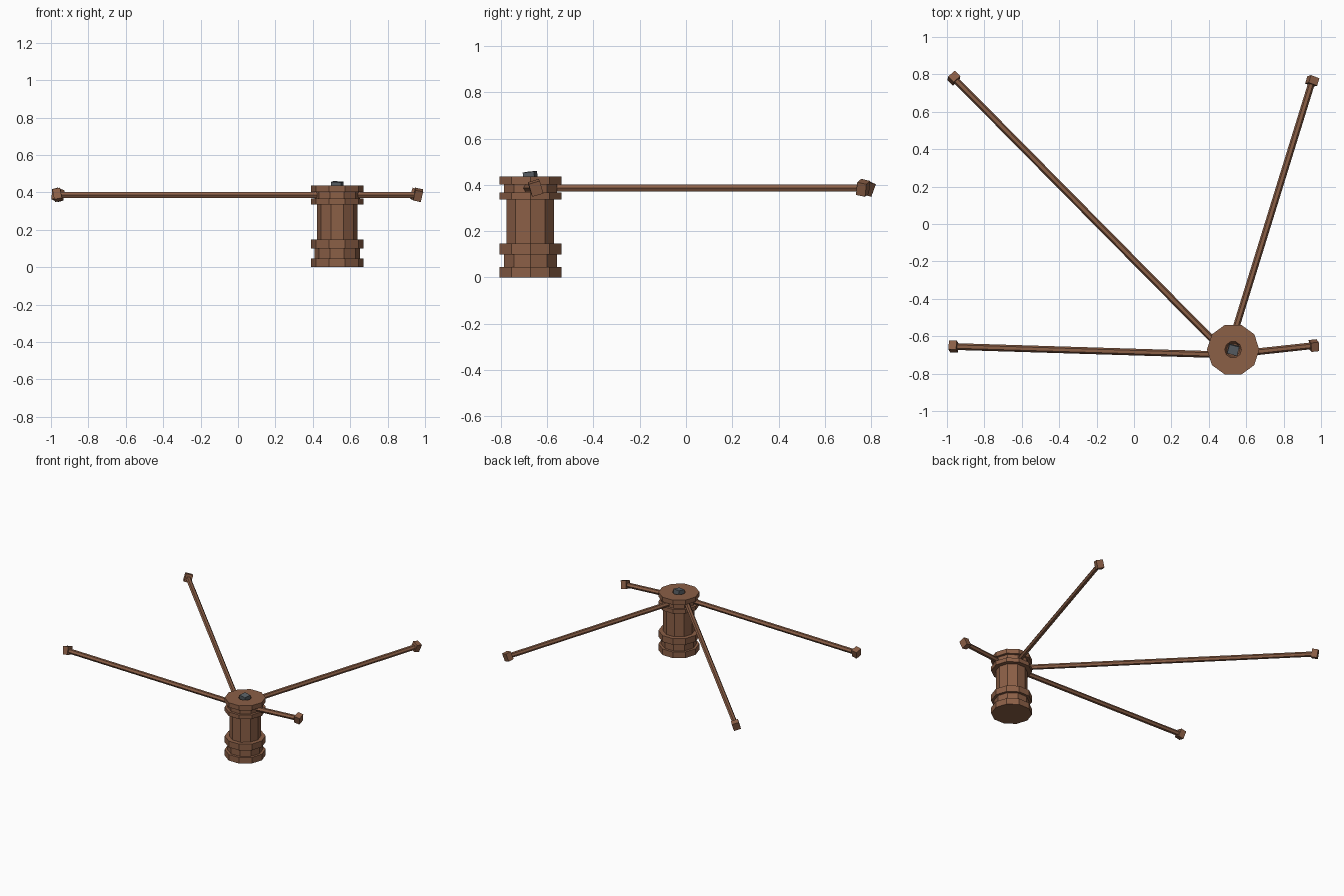
import bpy
import math
from mathutils import Vector, Euler

default = bpy.data.objects.get("Cube")
if default:
    bpy.data.objects.remove(default, do_unlink=True)


def material(name, color):
    m = bpy.data.materials.new(name)
    m.use_nodes = True
    m.diffuse_color = (*color, 1)
    m.node_tree.nodes["Principled BSDF"].inputs["Base Color"].default_value = (*color, 1)
    return m


wood = material("brown wood", (0.26, 0.115, 0.062))
metal = material("grey metal", (0.10, 0.115, 0.13))


def finish(name, mat):
    ob = bpy.context.object
    ob.name = name
    ob.data.materials.append(mat)
    return ob


def lathe(name, profile, sides, center, mat):
    """Turn a closed (radius, height) profile around the vertical axis."""
    verts, faces = [], []
    for r, z in profile:
        for i in range(sides):
            a = math.tau * i / sides
            verts.append((r * math.cos(a), r * math.sin(a), z))
    for k in range(len(profile) - 1):
        for i in range(sides):
            j = (i + 1) % sides
            faces.append((k * sides + i, k * sides + j, (k + 1) * sides + j, (k + 1) * sides + i))
    faces.append(tuple(reversed(range(sides))))
    last = (len(profile) - 1) * sides
    faces.append(tuple(range(last, last + sides)))
    mesh = bpy.data.meshes.new(name)
    mesh.from_pydata(verts, [], faces)
    mesh.materials.append(mat)
    ob = bpy.data.objects.new(name, mesh)
    ob.location = center
    bpy.context.collection.objects.link(ob)
    return ob


def box(name, size, loc, rot, mat):
    bpy.ops.mesh.primitive_cube_add(size=1, location=loc, rotation=rot)
    ob = finish(name, mat)
    ob.scale = size
    return ob


# Ten-sided post with rims at the foot and head and a small socket on top
RIM, NECK, BODY = 0.14, 0.121, 0.108
post_profile = [
    (RIM, 0), (RIM, 0.046), (NECK, 0.046), (NECK, 0.1), (RIM, 0.1), (RIM, 0.147),
    (BODY, 0.147), (BODY, 0.336), (RIM, 0.336), (RIM, 0.367), (NECK, 0.367),
    (NECK, 0.402), (RIM, 0.402), (RIM, 0.437), (0.045, 0.437), (0.036, 0.415),
]
lathe("post", post_profile, 10, (0.53, -0.672, 0), wood)

# Metal stud in the socket
box("stud", (0.055, 0.05, 0.05), (0.53, -0.672, 0.432),
    Euler((0.1, 0.06, -0.25)), metal)

# Four poles spreading from the post head, each with a tilted end block
hub = Vector((0.5, -0.7, 0.385))
ends = {
    "front_right": (-0.965, -0.655),
    "back_right": (-0.963, 0.78),
    "back_left": (0.953, 0.765),
    "front_left": (0.962, -0.65),
}
for side, (x, y) in ends.items():
    tip = Vector((x, y, 0.387))
    along = tip - hub
    bpy.ops.mesh.primitive_cylinder_add(vertices=6, radius=0.018, depth=along.length,
                                        location=(hub + tip) / 2)
    pole = finish(side + "_pole", wood)
    heading = math.atan2(along.y, along.x)
    pole.rotation_euler = (0, math.pi / 2, heading)
    box(side + "_end_block", (0.042, 0.05, 0.058), tip,
        Euler((0.3, 0.2, heading)), wood)
